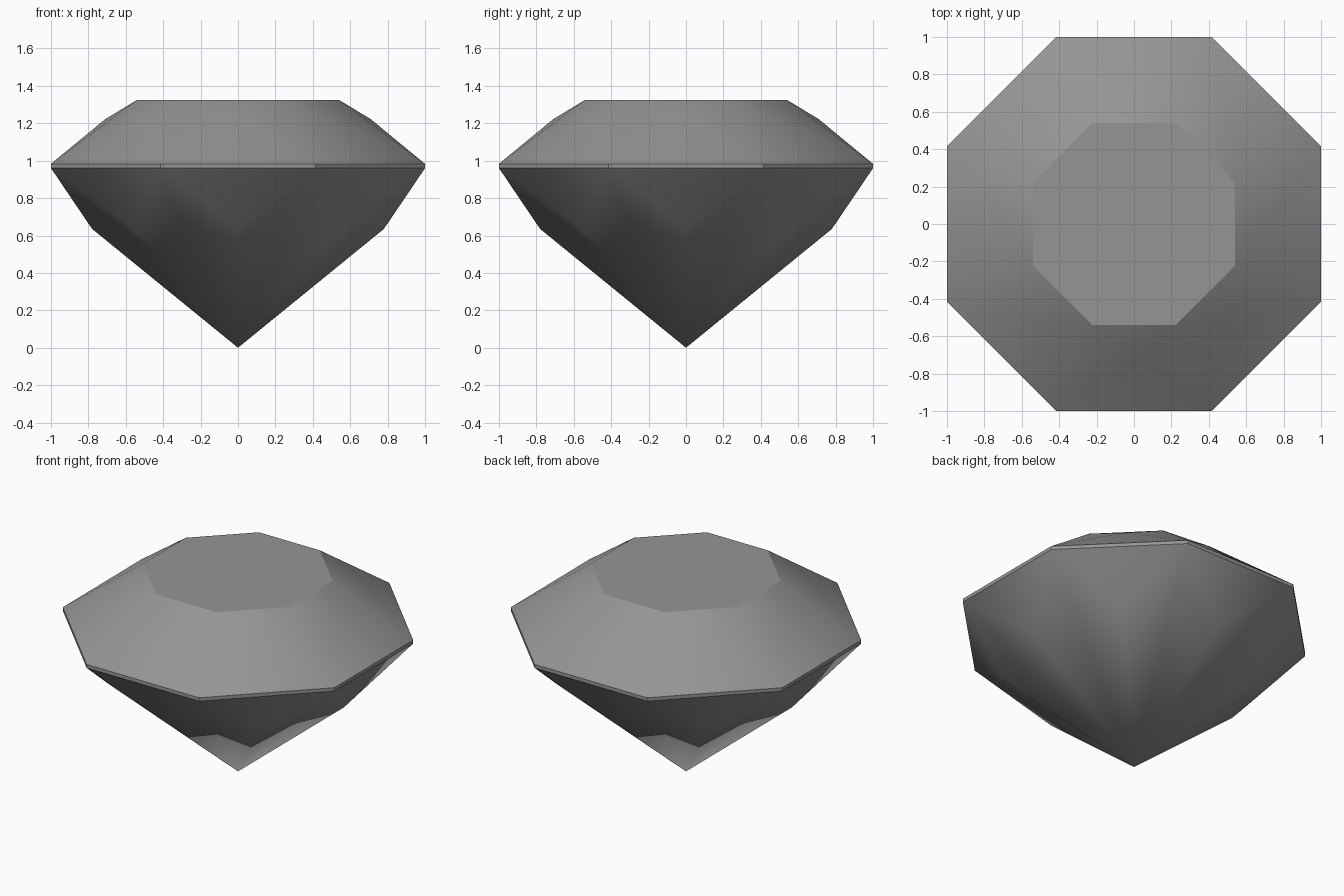
import bpy, bmesh, math

if "Cube" in bpy.data.objects:
    bpy.data.objects.remove(bpy.data.objects["Cube"])

SEG = 8
STEP = 2 * math.pi / SEG
CORNER = 1 / math.cos(STEP / 2)      # flat distance -> corner radius

stone = bpy.data.materials.new("stone grey")
stone.diffuse_color = (0.3, 0.3, 0.3, 1)
stone.use_nodes = True
stone.node_tree.nodes["Principled BSDF"].inputs["Base Color"].default_value = stone.diffuse_color

bm = bmesh.new()


def ring(radius, z, turn):
    return [bm.verts.new((radius * math.cos((i + turn) * STEP),
                          radius * math.sin((i + turn) * STEP), z))
            for i in range(SEG)]


# Rings from the bottom point to the flat table
tip = bm.verts.new((0, 0, 0))
pavilion = ring(0.78, 0.635, 0)
girdle_low = ring(CORNER, 0.96, 0.5)
girdle_high = ring(CORNER, 0.983, 0.5)
crown = ring(0.71, 1.222, 0)
table = ring(0.54 * CORNER, 1.325, 0.5)

for i in range(SEG):
    j, h = (i + 1) % SEG, i - 1
    # Pavilion kite and lower girdle facet
    bm.faces.new((tip, pavilion[j], girdle_low[i], pavilion[i]))
    bm.faces.new((pavilion[i], girdle_low[i], girdle_low[h]))
    # Girdle band
    bm.faces.new((girdle_low[h], girdle_low[i], girdle_high[i], girdle_high[h]))
    # Crown: upper girdle facet, two side facets meeting in a ridge, star facet
    bm.faces.new((crown[i], girdle_high[h], girdle_high[i]))
    bm.faces.new((crown[i], girdle_high[i], table[i]))
    bm.faces.new((crown[j], table[i], girdle_high[i]))
    bm.faces.new((crown[i], table[i], table[h]))
bm.faces.new(table)
bmesh.ops.recalc_face_normals(bm, faces=bm.faces)

mesh = bpy.data.meshes.new("cut_gem")
bm.to_mesh(mesh)
bm.free()
mesh.materials.append(stone)
gem = bpy.data.objects.new("cut_gem", mesh)
bpy.context.collection.objects.link(gem)

# Soft facets with crisp table and girdle edges
bpy.context.view_layer.objects.active = gem
gem.select_set(True)
bpy.ops.object.shade_smooth_by_angle(angle=math.radians(30))
